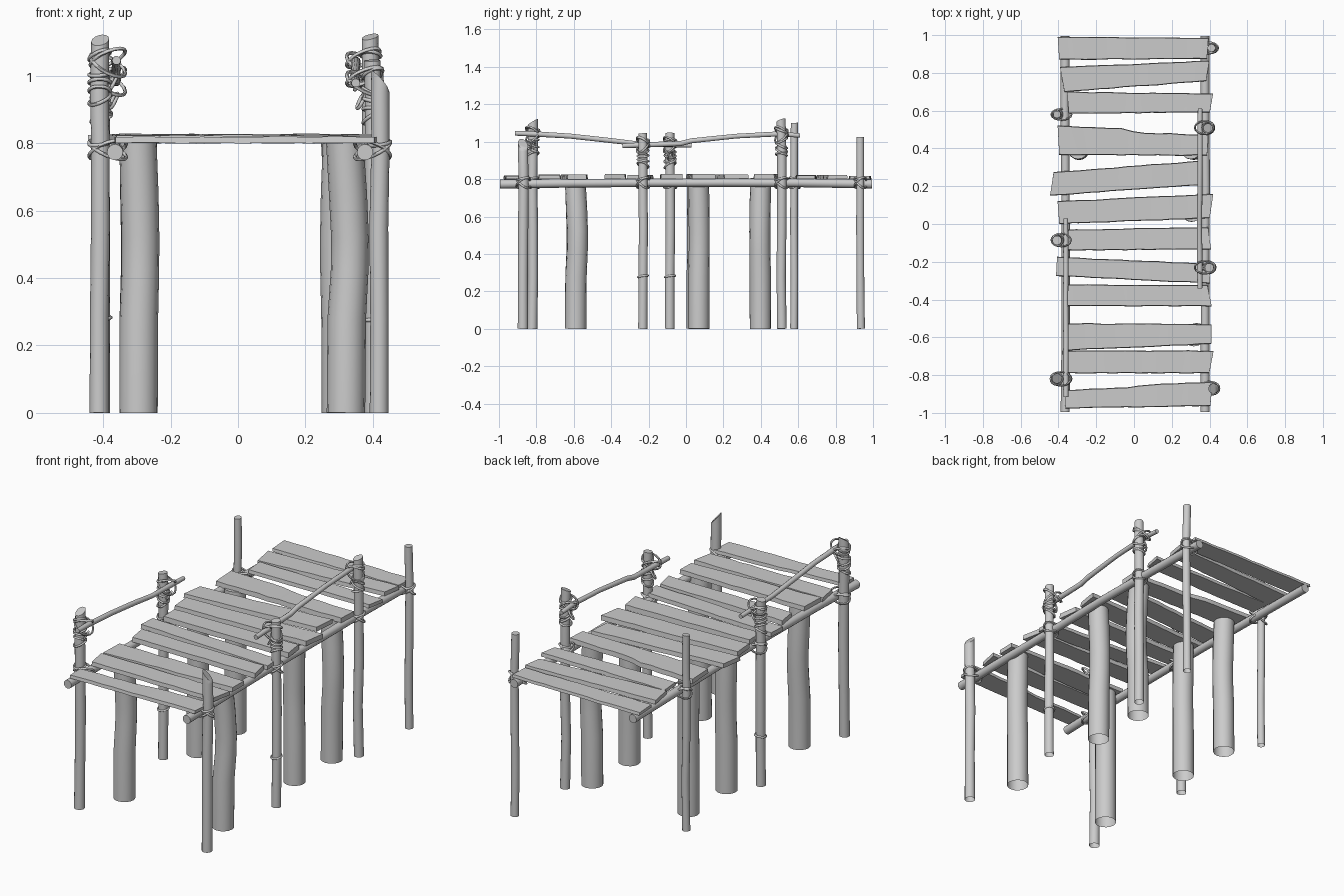
import bpy, bmesh, math, random
from mathutils import Vector

if "Cube" in bpy.data.objects:
    bpy.data.objects.remove(bpy.data.objects["Cube"])

random.seed(4)
wood = bpy.data.materials.new("weathered_grey_wood")
wood.diffuse_color = (0.6, 0.6, 0.6, 1)
wood.use_nodes = True
wood.node_tree.nodes["Principled BSDF"].inputs["Base Color"].default_value = wood.diffuse_color


def finish(bm, name, angle=40):
    bmesh.ops.recalc_face_normals(bm, faces=bm.faces)
    me = bpy.data.meshes.new(name)
    bm.to_mesh(me)
    bm.free()
    me.materials.append(wood)
    ob = bpy.data.objects.new(name, me)
    bpy.context.collection.objects.link(ob)
    bpy.ops.object.select_all(action='DESELECT')
    ob.select_set(True)
    bpy.context.view_layer.objects.active = ob
    bpy.ops.object.shade_smooth_by_angle(angle=math.radians(angle))
    return ob


def sweep(bm, pts, radii, sides, ref, closed=False, caps=(True, True), slant=(0, 0)):
    """Round tube along a path; slant tilts the last end like a saw cut."""
    pts = [Vector(p) for p in pts]
    n = len(pts)
    rings = []
    for i, p in enumerate(pts):
        a = pts[(i - 1) % n] if closed else pts[max(i - 1, 0)]
        b = pts[(i + 1) % n] if closed else pts[min(i + 1, n - 1)]
        t = (b - a).normalized()
        u = (ref - t * ref.dot(t)).normalized()
        v = t.cross(u)
        ring = []
        for k in range(sides):
            w = 2 * math.pi * k / sides
            d = (u * math.cos(w) + v * math.sin(w)) * radii[i]
            if i == n - 1 and not closed:
                d.z += slant[0] * d.x + slant[1] * d.y
            ring.append(bm.verts.new(p + d))
        rings.append(ring)
    for i in range(n if closed else n - 1):
        r, s = rings[i], rings[(i + 1) % n]
        for k in range(sides):
            j = (k + 1) % sides
            bm.faces.new((r[k], r[j], s[j], s[k]))
    if not closed:
        if caps[0]:
            bm.faces.new(rings[0][::-1])
        if caps[1]:
            bm.faces.new(rings[-1])


X, Z = Vector((1, 0, 0)), Vector((0, 0, 1))


def rope_loop(bm, cx, cy, cz, rx, ry, tx=0.0, ty=0.0):
    pts = []
    for k in range(16):
        w = 2 * math.pi * k / 16
        c, s = math.cos(w), math.sin(w)
        pts.append((cx + rx * c, cy + ry * s, cz + tx * c + ty * s))
    sweep(bm, pts, [0.0055] * 16, 6, Z, closed=True)


# Upright posts: x, y, height, radius, top slant, rail height, low ring
posts = [
    (0.42, -0.87, 0.985, 0.028, (-1.1, -0.4), None, False),
    (-0.41, -0.82, 1.105, 0.028, (0.2, 0.6), 1.04, False),
    (0.40, -0.23, 1.045, 0.025, (0, 0.1), 0.985, True),
    (-0.405, -0.085, 1.045, 0.026, (0.1, 0), 0.985, True),
    (0.393, 0.51, 1.115, 0.026, (0.2, 0.3), 1.04, False),
    (-0.405, 0.58, 1.10, 0.021, (0, 0.1), None, False),
    (0.413, 0.932, 1.025, 0.022, (0, 0), None, False),
]
BEAM_X = {-1: -0.363, 1: 0.378}
RAIL_X = {-1: -0.362, 1: 0.35}
for i, (x, y, h, r, slant, rail, low) in enumerate(posts):
    side = 1 if x > 0 else -1
    bm = bmesh.new()
    levels = [0, 0.28, 0.55, 0.8, 0.95, h]
    pts = [(x + random.uniform(-.003, .003), y + random.uniform(-.003, .003), z) for z in levels]
    sweep(bm, pts, [r * f for f in (1.0, 0.97, 1.0, 0.97, 0.98, 0.95)], 14, X,
          caps=(False, True), slant=slant)
    finish(bm, "post_%d" % (i + 1))

    # Rope lashings at the beam, the handrail and the lower post
    bm = bmesh.new()
    bx = BEAM_X[side]
    mid = (x + bx) / 2
    half = abs(x - bx) / 2 + 0.032
    rope_loop(bm, x, y, 0.80, r + .004, r + .004, 0.004, 0.006)
    rope_loop(bm, mid, y, 0.78, half, r + .008, 0.022 * side, 0.018)
    rope_loop(bm, mid, y, 0.78, half, r + .008, -0.018 * side, -0.022)
    if rail:
        rx = RAIL_X[side]
        mid = (x + rx) / 2
        half = abs(x - rx) / 2 + 0.028
        for dz, t in ((0.012, 0.02), (-0.008, -0.025)):
            rope_loop(bm, mid, y, rail + dz, half, r + .008, t, -t)
        for dz in (0.02, -0.035, -0.06, -0.085, -0.11):
            rope_loop(bm, x, y, rail + dz, r + .004, r + .004,
                      random.uniform(-.015, .015), random.uniform(-.015, .015))
        # knot
        rope_loop(bm, x - side * (r + .01), y, rail - 0.06, .012, .012, .02, .01)
    if low:
        rope_loop(bm, x, y, 0.28, r + .002, r + .002, 0.003, 0.004)
    finish(bm, "rope_lashing_%d" % (i + 1), 60)

# Thick bowed piles under the deck: x, y, bow in x, bow in y
piles = [(-0.295, -0.59, 0.006, 0.008), (0.32, -0.59, 0.012, 0.010),
         (-0.295, 0.06, 0.005, 0.002), (0.305, 0.068, -0.006, 0.003),
         (-0.295, 0.398, 0.004, -0.004), (0.305, 0.398, 0.012, -0.003)]
for i, (x, y, bx, by) in enumerate(piles):
    bm = bmesh.new()
    prof = [(0, 0, 1), (.28, .2, 1), (.42, .9, .98), (.52, 1, .98), (.65, .5, .99), (.803, -.3, .97)]
    sweep(bm, [(x + bx * f, y + by * f, z) for z, f, _ in prof],
          [0.057 * s for _, _, s in prof], 16, X, caps=(False, True))
    finish(bm, "pile_%d" % (i + 1))

# Long side beams
for side, label in ((-1, "left"), (1, "right")):
    bm = bmesh.new()
    ys = [-0.995, -0.6, -0.2, 0.2, 0.6, 0.995]
    zs = [0.773, 0.778, 0.78, 0.781, 0.78, 0.774]
    sweep(bm, [(BEAM_X[side] + random.uniform(-.003, .003), y, z) for y, z in zip(ys, zs)],
          [0.024, .023, .022, .022, .023, .024], 12, X)
    finish(bm, label + "_beam")

# Sagging handrails
rails = {
    "left": (-0.362, [(-.915, 1.045), (-.82, 1.042), (-.62, 1.03), (-.4, 1.006), (-.25, .988), (-.085, .984), (.03, .98)]),
    "right": (0.348, [(-.34, .978), (-.23, .983), (-.03, .99), (.03, 1.005), (.27, 1.03), (.5, 1.042), (.61, 1.033)]),
}
for label, (x, path) in rails.items():
    bm = bmesh.new()
    sweep(bm, [(x + random.uniform(-.002, .002), y, z) for y, z in path],
          [.013, .015, .014, .014, .013, .014, .012], 10, X)
    finish(bm, label + "_handrail")

# Deck planks: left x, right x, back/front edge at left, back/front edge at right, thickness, notch
planks = [
    (-.40, .39, .99, .87, .985, .875, .016, 0),
    (-.38, .39, .83, .70, .865, .755, .022, 0),
    (-.35, .41, .70, .585, .69, .59, .020, 0),
    (-.40, .39, .505, .365, .48, .362, .026, .014),
    (-.435, .35, .275, .15, .335, .205, .024, 0),
    (-.40, .41, .12, 0, .16, .03, .026, 0),
    (-.37, .40, -.03, -.14, -.015, -.135, .027, 0),
    (-.41, .40, -.175, -.275, -.21, -.315, .022, 0),
    (-.365, .40, -.32, -.435, -.325, -.435, .026, 0),
    (-.37, .41, -.525, -.67, -.53, -.635, .024, 0),
    (-.37, .41, -.67, -.79, -.67, -.79, .022, 0),
    (-.365, .41, -.87, -.975, -.84, -.965, .018, -.008),
]
SEG = 12
for i, (x0, x1, bl, fl, br, fr, th, notch) in enumerate(planks):
    bm = bmesh.new()
    skew0, skew1 = random.uniform(-.012, .012), random.uniform(-.012, .012)
    rows = []
    for k in range(SEG + 1):
        t = k / SEG
        x = x0 + (x1 - x0) * t
        skew = skew0 * (1 - t) + skew1 * t
        back = bl + (br - bl) * t + random.uniform(-.002, .002)
        front = fl + (fr - fl) * t + random.uniform(-.002, .002)
        if notch:
            back += notch if t < 0.45 else -notch / 2 if t > 0.55 else 0
        lo = 0.800 + random.uniform(-.001, .001)
        hi = lo + th + random.uniform(-.001, .001)
        rows.append([bm.verts.new(c) for c in (
            (x - skew, front, lo), (x + skew, back, lo),
            (x + skew, back - .003, hi), (x - skew, front + .003, hi))])
    for a, b in zip(rows, rows[1:]):
        for k in range(4):
            j = (k + 1) % 4
            bm.faces.new((a[k], a[j], b[j], b[k]))
    bm.faces.new(rows[0])
    bm.faces.new(rows[-1])
    finish(bm, "plank_%d" % (i + 1), 30)
